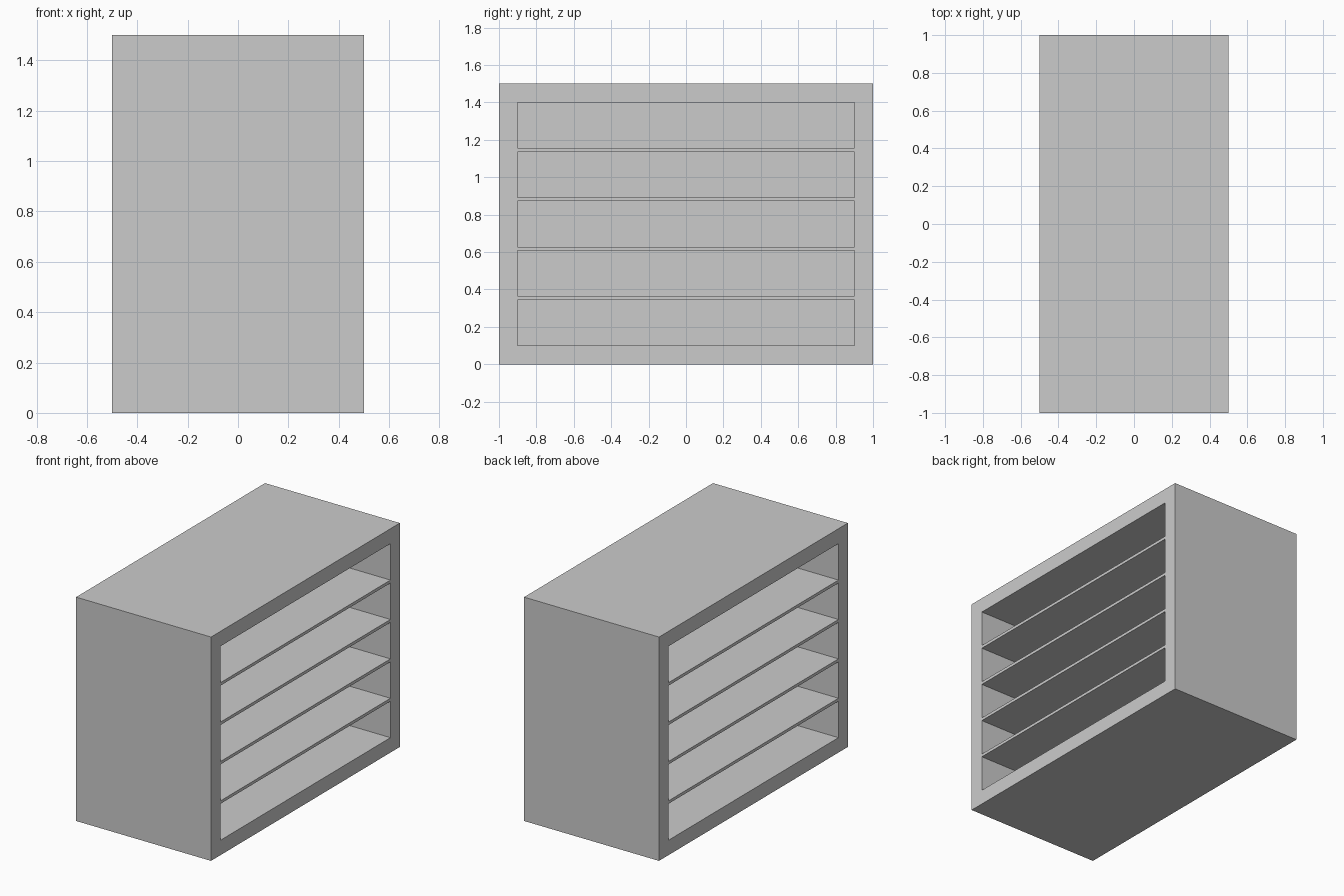
import bpy, bmesh
from mathutils import Matrix, Vector

if "Cube" in bpy.data.objects:
    bpy.data.objects.remove(bpy.data.objects["Cube"])

WIDTH, LENGTH, HEIGHT = 1.0, 2.0, 1.5
FRAME, SHELF, DIVIDER = 0.1, 0.02, 0.1
ROWS = 5


def add_box(bm, lo, hi):
    lo, hi = Vector(lo), Vector(hi)
    bmesh.ops.create_cube(bm, size=1, matrix=Matrix.Translation((lo + hi) / 2)
                          @ Matrix.Diagonal((*(hi - lo), 1)))


def make_object(name, bm):
    mesh = bpy.data.meshes.new(name)
    bm.to_mesh(mesh)
    bm.free()
    obj = bpy.data.objects.new(name, mesh)
    bpy.context.collection.objects.link(obj)
    return obj


# Solid body of the double-sided bookcase
bm = bmesh.new()
add_box(bm, (-WIDTH / 2, -LENGTH / 2, 0), (WIDTH / 2, LENGTH / 2, HEIGHT))
bookcase = make_object("bookcase", bm)

# Compartments on both long sides, leaving shelves and a central divider
bm = bmesh.new()
gap = (HEIGHT - 2 * FRAME - (ROWS - 1) * SHELF) / ROWS
y = LENGTH / 2 - FRAME
for row in range(ROWS):
    z = FRAME + row * (gap + SHELF)
    for x0, x1 in ((DIVIDER / 2, WIDTH), (-WIDTH, -DIVIDER / 2)):
        add_box(bm, (x0, -y, z), (x1, y, z + gap))
cutter = make_object("compartment_cutter", bm)
cutter.hide_render = True
cutter.display_type = 'WIRE'

cut = bookcase.modifiers.new("compartments", 'BOOLEAN')
cut.operation = 'DIFFERENCE'
cut.solver = 'EXACT'
cut.object = cutter
